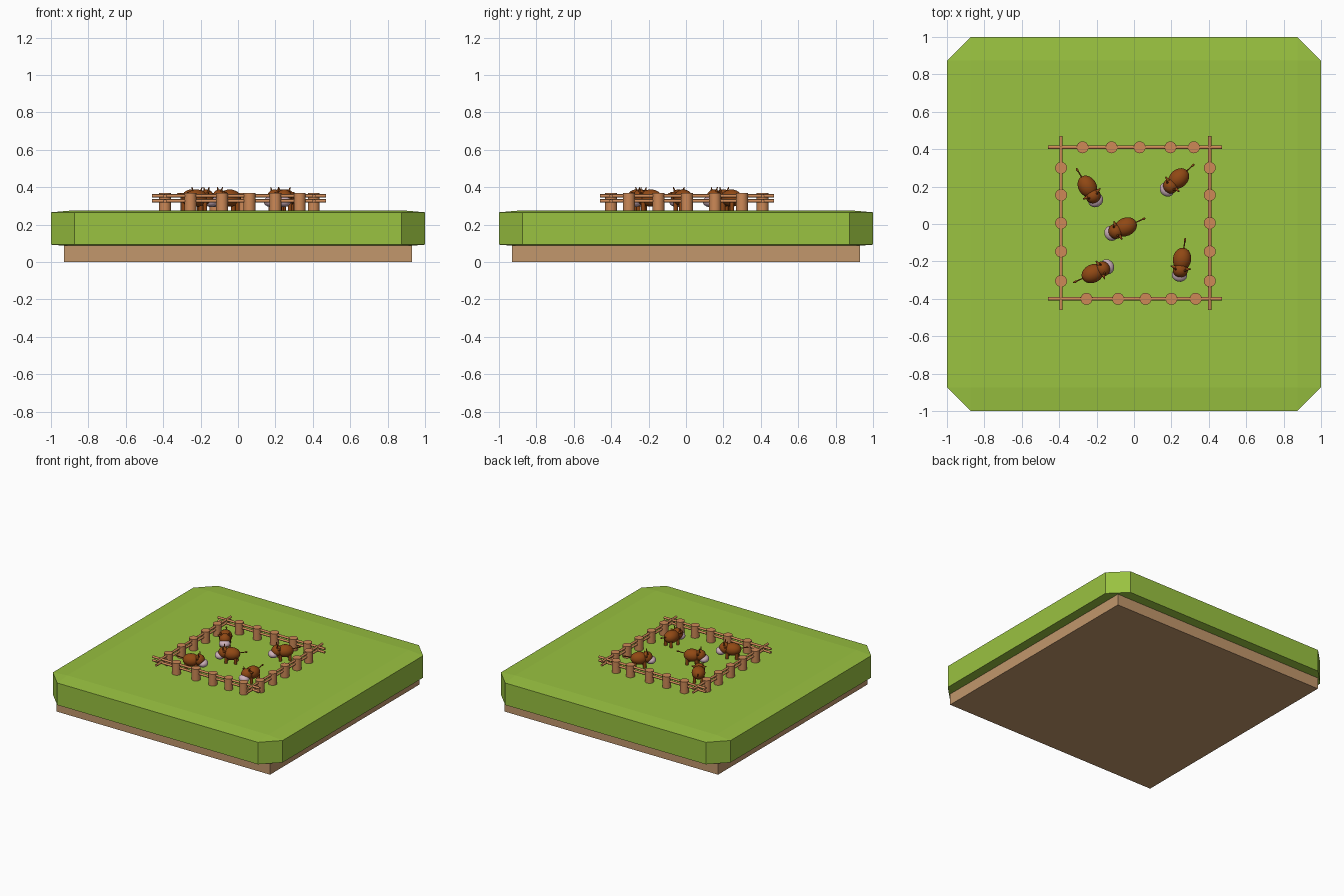
import bpy, bmesh, math
from mathutils import Vector, Matrix

if "Cube" in bpy.data.objects:
    bpy.data.objects.remove(bpy.data.objects["Cube"])


def mat(name, r, g, b):
    m = bpy.data.materials.new(name)
    m.diffuse_color = (r, g, b, 1)
    m.use_nodes = True
    m.node_tree.nodes["Principled BSDF"].inputs["Base Color"].default_value = m.diffuse_color
    return m


GRASS = mat("grass green", 0.32, 0.54, 0.052)
DIRT = mat("dirt tan", 0.54, 0.31, 0.15)
WOOD = mat("fence wood", 0.61, 0.25, 0.095)
HIDE = mat("brown hide", 0.28, 0.065, 0.007)
MUZZLE = mat("pale pink", 0.62, 0.44, 0.50)
GROUND = 0.275


def finish(obj, name, material, smooth=False):
    obj.name = name
    obj.data.materials.append(material)
    if smooth:
        bpy.ops.object.shade_smooth_by_angle(angle=math.radians(40))
    return obj


def rod(name, a, b, r, material, sides=16, r2=None):
    a, b = Vector(a), Vector(b)
    d = b - a
    bpy.ops.mesh.primitive_cone_add(vertices=sides, radius1=r, radius2=r if r2 is None else r2,
                                    depth=d.length, location=(a + b) / 2,
                                    rotation=d.to_track_quat('Z', 'Y').to_euler())
    return finish(bpy.context.object, name, material, True)


# Dirt slab
bpy.ops.mesh.primitive_cube_add(size=1, location=(0, 0, 0.044))
slab = bpy.context.object
slab.scale = (1.86, 1.86, 0.088)
finish(slab, "dirt_slab", DIRT)

# Grass block: hull of corner-cut walls and slightly crowned top and bottom
bm = bmesh.new()
C = 0.873
for sx in (-1, 1):
    for sy in (-1, 1):
        for z in (0.083, 0.277):
            bm.verts.new((sx * C, sy * C, z))
        for z in (0.093, 0.266):
            bm.verts.new((sx, sy * C, z))
            bm.verts.new((sx * C, sy, z))
bmesh.ops.convex_hull(bm, input=bm.verts[:])
bmesh.ops.recalc_face_normals(bm, faces=bm.faces[:])
me = bpy.data.meshes.new("grass_block")
bm.to_mesh(me)
bm.free()
grass = bpy.data.objects.new("grass_block", me)
bpy.context.collection.objects.link(grass)
finish(grass, "grass_block", GRASS)

# Fence posts
LEFT, RIGHT, BACK, FRONT = -0.39, 0.405, 0.41, -0.40
side_ys = (0.3, 0.155, 0.005, -0.147, -0.305)
posts = [(x, BACK) for x in (-0.275, -0.12, 0.03, 0.195, 0.32)]
posts += [(x, FRONT) for x in (-0.254, -0.085, 0.062, 0.2, 0.33)]
posts += [(x, y) for x in (LEFT, RIGHT) for y in side_ys]
for x, y in posts:
    rod("fence_post", (x, y, GROUND - 0.01), (x, y, 0.368), 0.032, WOOD)

# Fence rails, two per side, crossing at the corners
for z in (0.327, 0.354):
    for y in (FRONT, BACK):
        rod("fence_rail", (-0.46, y, z), (0.47, y, z), 0.009, WOOD, 10)
    for x in (LEFT, RIGHT):
        rod("fence_rail", (x, -0.46, z), (x, 0.47, z), 0.009, WOOD, 10)


# Animals: local +x is forward, z = 0 is the grass
def animal(x, y, hx, hy):
    turn = Matrix.Translation((x, y, GROUND)) @ Matrix.Rotation(math.atan2(hy, hx), 4, 'Z')

    def ball(name, p, s, material):
        bpy.ops.mesh.primitive_uv_sphere_add(segments=20, ring_count=12)
        o = bpy.context.object
        finish(o, name, material)
        bpy.ops.object.shade_smooth()
        o.matrix_world = turn @ Matrix.Translation(p) @ Matrix.Diagonal((*s, 1))

    def limb(name, a, b, r, r2=None):
        rod(name, turn @ Vector(a), turn @ Vector(b), r, HIDE, 10, r2)

    ball("body", (-0.012, 0, 0.067), (0.062, 0.049, 0.046), HIDE)
    ball("head", (0.047, 0, 0.072), (0.039, 0.041, 0.041), HIDE)
    ball("muzzle", (0.073, 0, 0.048), (0.037, 0.041, 0.029), MUZZLE)
    for s in (-1, 1):
        limb("horn", (0.047, s * 0.022, 0.098), (0.045, s * 0.032, 0.126), 0.007, 0.002)
        limb("ear", (0.037, s * 0.03, 0.09), (0.033, s * 0.054, 0.096), 0.010, 0.003)
        for lx in (-0.045, 0.025):
            limb("leg", (lx, s * 0.027, -0.003), (lx, s * 0.027, 0.05), 0.012)
    limb("tail", (-0.068, 0, 0.078), (-0.112, 0, 0.088), 0.0035)
    ball("tail_tuft", (-0.116, 0, 0.089), (0.011, 0.006, 0.006), HIDE)


for spot in ((-0.243, 0.19, 0.1, -0.165), (0.23, 0.235, -0.14, -0.13), (-0.055, -0.02, -0.18, -0.08),
             (-0.21, -0.26, 0.18, 0.085), (0.255, -0.2, -0.03, -0.19)):
    animal(*spot)
